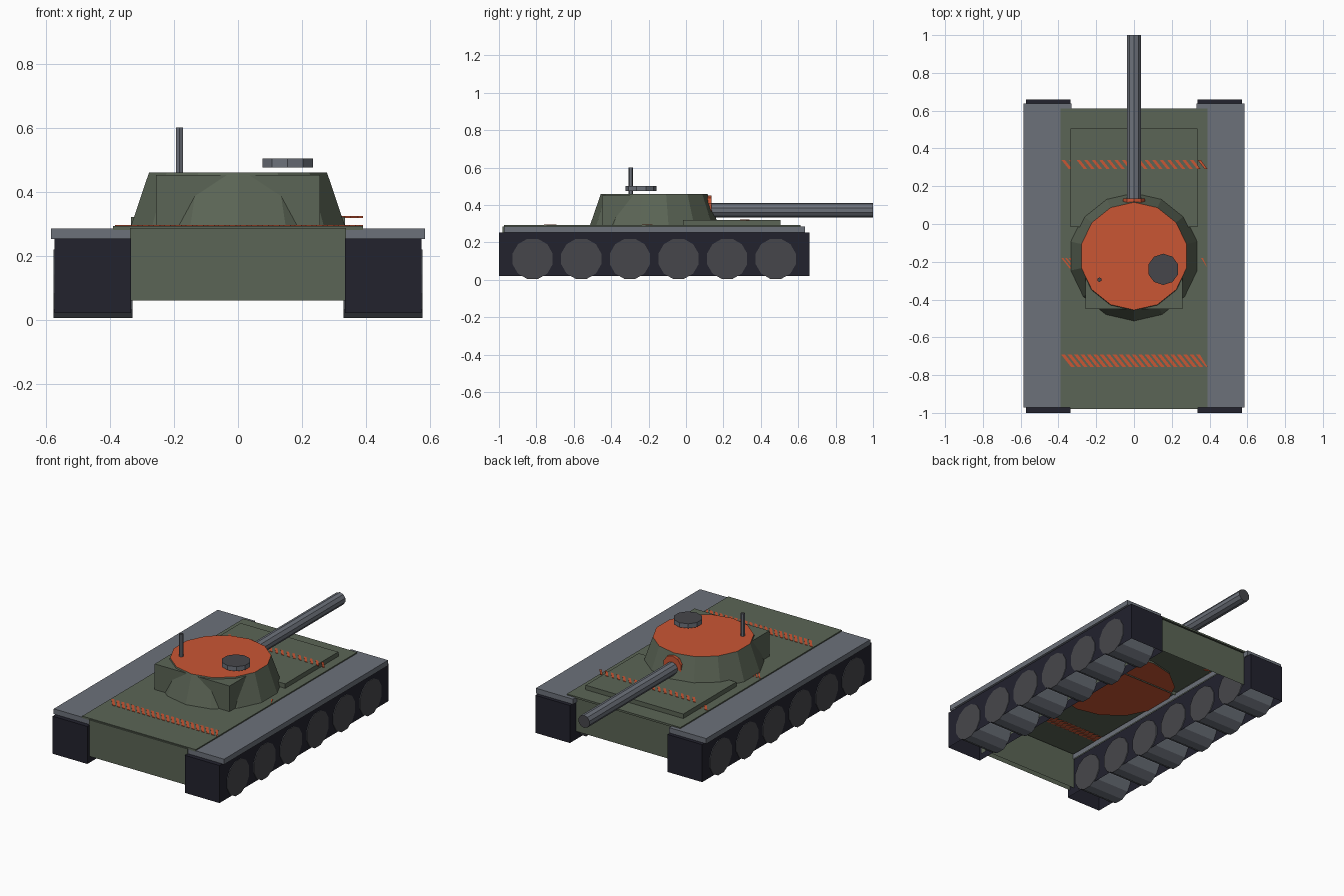
import bpy, bmesh, math
from mathutils import Matrix, Vector

if "Cube" in bpy.data.objects:
    bpy.data.objects.remove(bpy.data.objects["Cube"])


def mat(name, rgb):
    m = bpy.data.materials.new(name)
    m.diffuse_color = (*rgb, 1)
    m.use_nodes = True
    m.node_tree.nodes["Principled BSDF"].inputs["Base Color"].default_value = m.diffuse_color
    return m


GREEN = mat("olive_green", (0.105, 0.13, 0.092))
STEEL = mat("steel_grey", (0.15, 0.165, 0.195))
NAVY = mat("track_navy", (0.016, 0.016, 0.027))
DARK = mat("dark_grey", (0.062, 0.062, 0.07))
ORANGE = mat("signal_orange", (0.59, 0.092, 0.034))


def finish(bm, name, *mats):
    me = bpy.data.meshes.new(name)
    bm.to_mesh(me)
    bm.free()
    for m in mats:
        me.materials.append(m)
    ob = bpy.data.objects.new(name, me)
    bpy.context.collection.objects.link(ob)
    return ob


def box(name, x, y, z, material, open_sides=("bottom",)):
    """Box from min/max pairs, with the top or bottom face left out on request."""
    bm = bmesh.new()
    bmesh.ops.create_cube(bm, size=1)
    bm.normal_update()
    gone = [f for f in bm.faces
            if (f.normal.z < -0.5 and "bottom" in open_sides)
            or (f.normal.z > 0.5 and "top" in open_sides)]
    bmesh.ops.delete(bm, geom=gone, context="FACES")
    for v in bm.verts:
        v.co = Vector([(a + b) / 2 + c * (b - a) for c, (a, b) in zip(v.co, (x, y, z))])
    return finish(bm, name, material)


def drum(name, base, axis, length, r1, r2, sides, side_mat, cap_mat, turn=0.0):
    """Flat-sided cylinder or cone with differently coloured end caps."""
    bm = bmesh.new()
    bmesh.ops.create_cone(bm, cap_ends=True, segments=sides, radius1=r1, radius2=r2, depth=length)
    bm.normal_update()
    for f in bm.faces:
        f.material_index = 1 if abs(f.normal.z) > 0.99 else 0
    rot = Vector(axis).to_track_quat("Z", "Y").to_matrix().to_4x4()
    centre = Vector(base) + Vector(axis) * length / 2
    bm.transform(Matrix.Translation(centre) @ rot @ Matrix.Rotation(turn, 4, "Z"))
    return finish(bm, name, side_mat, cap_mat)


# Hull: a wall frame, front ledge, deck and sloping-side access plate
box("hull_walls", (-0.34, 0.34), (-0.945, 0.6), (0.07, 0.282), GREEN, ("top", "bottom"))
box("front_ledge", (-0.338, 0.338), (-0.98, -0.945), (0.06, 0.286), GREEN)
box("deck", (-0.39, 0.39), (-0.972, 0.612), (0.28, 0.292), GREEN)
box("deck_plate", (-0.335, 0.335), (-0.015, 0.505), (0.27, 0.32), GREEN)

# Running gear on both sides
for s, side in ((-1, "left"), (1, "right")):
    def span(a, b):
        return tuple(sorted((s * a, s * b)))
    box(f"track_{side}", span(0.335, 0.573), (-1.0, 0.66), (0.02, 0.253), NAVY)
    box(f"fender_{side}", span(0.33, 0.585), (-0.972, 0.637), (0.252, 0.285), STEEL)
    for i in range(6):
        drum(f"wheel_{side}_{i + 1}", (span(0.33, 0.576)[0], -0.82 + 0.26 * i, 0.112),
             (1, 0, 0), 0.246, 0.111, 0.111, 12, STEEL, DARK, math.pi / 12)

# Turret with rear box
turret = drum("turret", (0, -0.17, 0.278), (0, 0, 1), 0.182, 0.348, 0.285, 14, GREEN, ORANGE)
# Keep a flat facet facing forward and back
box("turret_box", (-0.257, 0.257), (-0.45, -0.2), (0.293, 0.452), GREEN)

# Gun and its collar
drum("gun_collar", (0, 0.02, 0.388), (0, 1, 0), 0.115, 0.062, 0.062, 10, ORANGE, ORANGE)
drum("gun_barrel", (0, 0.1, 0.373), (0, 1, 0), 0.9, 0.039, 0.039, 10, STEEL, DARK)

# Hatch and antenna
drum("hatch", (0.155, -0.24, 0.475), (0, 0, 1), 0.028, 0.083, 0.083, 10, STEEL, DARK)
drum("antenna", (-0.183, -0.295, 0.45), (0, 0, 1), 0.15, 0.012, 0.012, 6, STEEL, DARK)


# Hatched orange stripes made of thin slanted plates
def stripe(name, y0, y1, step, width, skip=0.0):
    bm = bmesh.new()
    n = int(0.76 / step)
    lean = (y1 - y0) * 0.8
    for i in range(n):
        x = -0.385 + i * step
        if abs(x + width / 2) < skip:
            continue
        on_plate = -0.335 < x < 0.335 and y0 > 0
        z = 0.32 if on_plate else 0.292
        rings = []
        for dz in (-0.003, 0.003):
            rings.append([bm.verts.new((px, py, z + dz)) for px, py in
                          ((x + lean, y0), (x + lean + width, y0), (x + width, y1), (x, y1))])
        low, high = rings
        bm.faces.new(high)
        bm.faces.new(low[::-1])
        for k in range(4):
            j = (k + 1) % 4
            bm.faces.new((low[k], low[j], high[j], high[k]))
    # Trim to the deck edges
    for v in bm.verts:
        v.co.x = max(-0.39, min(0.39, v.co.x))
    finish(bm, name, ORANGE)


stripe("stripe_back", 0.29, 0.34, 0.04, 0.018)
stripe("stripe_middle", -0.235, -0.18, 0.02, 0.01, 0.34)
stripe("stripe_front", -0.758, -0.692, 0.034, 0.02)
